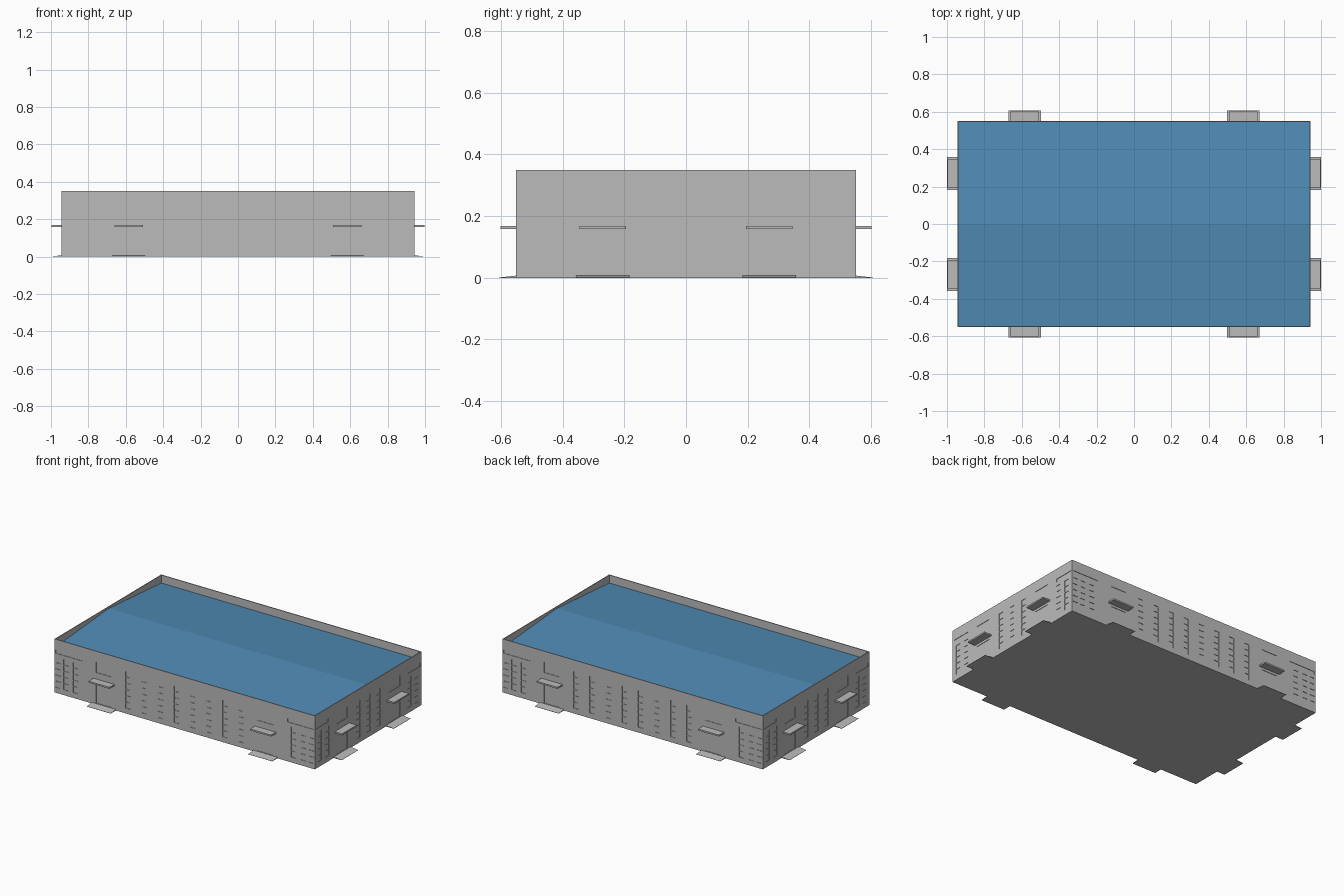
import bpy, bmesh
from mathutils import Matrix

if "Cube" in bpy.data.objects:
    bpy.data.objects.remove(bpy.data.objects["Cube"])

HX, HY, H, T, DEPTH = 0.943, 0.552, 0.35, 0.006, 0.003


def material(name, rgb):
    m = bpy.data.materials.new(name)
    m.diffuse_color = (*rgb, 1)
    m.use_nodes = True
    m.node_tree.nodes["Principled BSDF"].inputs["Base Color"].default_value = m.diffuse_color
    return m


GREY = material("wall grey", (0.50, 0.50, 0.50))
BLUE = material("roof blue", (0.08, 0.26, 0.47))


def box(bm, lo, hi):
    size = [b - a for a, b in zip(lo, hi)]
    mid = [(a + b) / 2 for a, b in zip(lo, hi)]
    bmesh.ops.create_cube(bm, size=1, matrix=Matrix.Translation(mid) @ Matrix.Diagonal((*size, 1)))


def prism(bm, points, direction):
    """Extrude a flat outline along a vector."""
    face = bm.faces.new([bm.verts.new(p) for p in points])
    new = bmesh.ops.extrude_face_region(bm, geom=[face])["geom"]
    bmesh.ops.translate(bm, vec=direction, verts=[v for v in new if isinstance(v, bmesh.types.BMVert)])


def finish(bm, name, mat):
    bmesh.ops.recalc_face_normals(bm, faces=bm.faces)
    me = bpy.data.meshes.new(name)
    bm.to_mesh(me)
    bm.free()
    me.materials.append(mat)
    ob = bpy.data.objects.new(name, me)
    bpy.context.collection.objects.link(ob)
    return ob


def wall_box(bm, long_side, sign, c, w, z0, z1, d0, d1):
    """Box on a wall: centre c, width w, from d0 to d1 outward of the wall."""
    base = HY if long_side else HX
    a, b = sorted((sign * (base + d0), sign * (base + d1)))
    if long_side:
        box(bm, (c - w / 2, a, z0), (c + w / 2, b, z1))
    else:
        box(bm, (a, c - w / 2, z0), (b, c + w / 2, z1))


# outer walls with thin parapet
bm = bmesh.new()
outer = [(-HX, -HY, 0), (HX, -HY, 0), (HX, HY, 0), (-HX, HY, 0)]
inner = [(x - T * (1 if x > 0 else -1), y - T * (1 if y > 0 else -1), 0) for x, y, z in outer]
rings = [[bm.verts.new((x, y, z)) for x, y, _ in ring]
         for ring, z in ((outer, 0), (outer, H), (inner, H), (inner, 0))]
for k in range(4):
    for i in range(4):
        j, n = (i + 1) % 4, (k + 1) % 4
        bm.faces.new((rings[k][i], rings[k][j], rings[n][j], rings[n][i]))
walls = finish(bm, "walls", GREY)

# shallow window and door recesses
bm = bmesh.new()


def recess(long_side, sign, c, w, z0, z1, panes=1):
    step = (z1 - z0) / panes
    gap = 0.005 if panes > 1 else 0
    for i in range(panes):
        wall_box(bm, long_side, sign, c, w, z0 + i * step, z0 + (i + 1) * step - gap, -DEPTH, 0.01)


LAYOUT = {
    True: dict(middle=[0.41 - 0.1171 * i for i in range(8)], corner=[0.918, 0.86, 0.79],
               band=(0.84, 0.19), door=0.585),
    False: dict(middle=[-0.105, 0, 0.105], corner=[0.50, 0.425],
                band=(0.475, 0.13), door=0.27),
}
for long_side, lay in LAYOUT.items():
    for sign in (-1, 1):
        for c in lay["middle"]:
            recess(long_side, sign, c, 0.036, 0.035, 0.28, 6)
        for m in (-1, 1):
            for c in lay["corner"]:
                recess(long_side, sign, m * c, 0.036, 0.035, 0.238, 5)
            recess(long_side, sign, m * lay["band"][0], lay["band"][1], 0.258, 0.28)
            recess(long_side, sign, m * lay["door"], 0.115, 0.01, 0.143)
            recess(long_side, sign, m * lay["door"], 0.115, 0.21, 0.28)
cutter = finish(bm, "window_cutter", GREY)
cutter.hide_render = True
mod = walls.modifiers.new("recesses", "BOOLEAN")
mod.operation, mod.solver, mod.object = "DIFFERENCE", "EXACT", cutter
bpy.context.view_layer.objects.active = walls
walls.select_set(True)
bpy.ops.object.modifier_apply(modifier=mod.name)
bpy.data.objects.remove(cutter)

# low gabled roof behind the parapet
ix, iy = HX - T, HY - T
bm = bmesh.new()
prism(bm, [(-ix, -iy, 0.29), (-ix, iy, 0.29), (-ix, iy, 0.298), (-ix, 0, 0.34), (-ix, -iy, 0.298)],
      (2 * ix, 0, 0))
finish(bm, "roof", BLUE)

# base floor
bm = bmesh.new()
box(bm, (-ix, -iy, 0), (ix, iy, 0.004))
finish(bm, "floor", GREY)

# entrance canopies and sloping ramps, two per wall
canopies, ramps = bmesh.new(), bmesh.new()
for long_side, lay in LAYOUT.items():
    base = HY if long_side else HX
    reach = 0.054 if long_side else 0.057
    for sign in (-1, 1):
        for m in (-1, 1):
            c = m * lay["door"]
            wall_box(canopies, long_side, sign, c, 0.152, 0.158, 0.168, 0, reach - 0.004)
            a, b, s = sign * base, sign * (base + reach), c - 0.087
            profile = [(a, 0), (b, 0), (b, 0.001), (a, 0.007)]
            if long_side:
                prism(ramps, [(s, d, z) for d, z in profile], (0.174, 0, 0))
            else:
                prism(ramps, [(d, s, z) for d, z in profile], (0, 0.174, 0))
finish(canopies, "entrance_canopies", GREY)
finish(ramps, "entrance_ramps", GREY)
